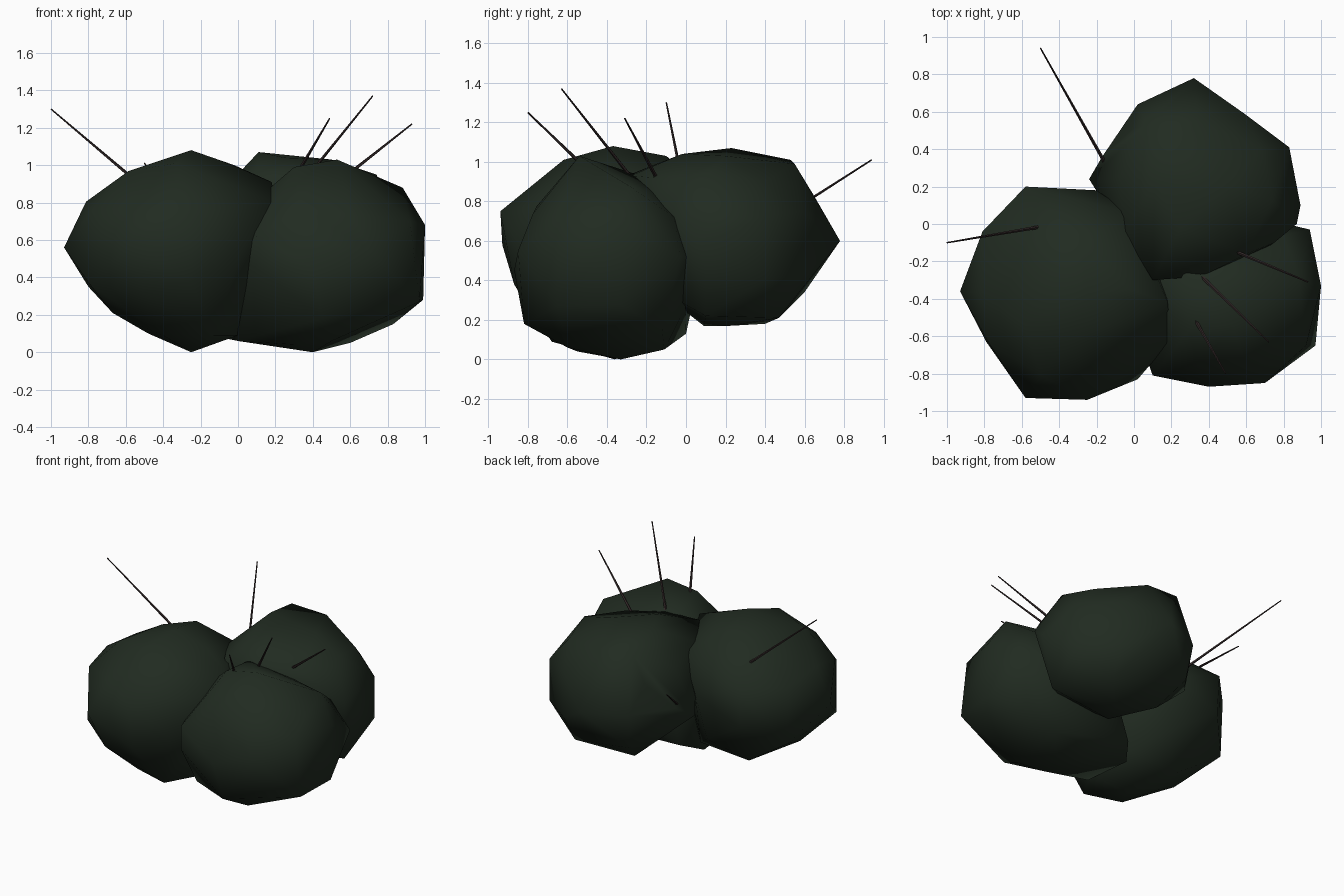
import bpy, bmesh
from mathutils import Vector


def material(name, color):
    m = bpy.data.materials.new(name)
    m.diffuse_color = (*color, 1)
    return m


LEAF = material("dark leaf green", (0.015, 0.024, 0.015))
TWIG = material("dark twig brown", (0.032, 0.021, 0.021))


# Faceted foliage clump: hull of its key corners, gaps filled from an icosphere
def clump(name, center, radii, corners):
    c = Vector(center)
    bm = bmesh.new()
    bmesh.ops.create_icosphere(bm, subdivisions=2, radius=1)
    sphere = [v.co.normalized() for v in bm.verts]
    bm.clear()
    points = [Vector(p) for p in corners]
    dirs = [Vector((p - c)[i] / radii[i] for i in range(3)).normalized() for p in points]
    for s in sphere:
        if all(s.angle(d) > 0.42 for d in dirs):
            points.append(c + Vector(s[i] * radii[i] * 0.95 for i in range(3)))
    for p in points:
        bm.verts.new(p)
    hull = bmesh.ops.convex_hull(bm, input=bm.verts[:])
    inside = {g for g in hull["geom_interior"] + hull["geom_unused"]
              if isinstance(g, bmesh.types.BMVert)}
    bmesh.ops.delete(bm, geom=list(inside), context='VERTS')
    bmesh.ops.recalc_face_normals(bm, faces=bm.faces[:])
    for f in bm.faces:
        f.smooth = True
    me = bpy.data.meshes.new(name)
    bm.to_mesh(me)
    bm.free()
    me.materials.append(LEAF)
    ob = bpy.data.objects.new(name, me)
    bpy.context.collection.objects.link(ob)


clump("left_clump", (-0.36, -0.37, 0.54), (0.56, 0.57, 0.53), [
    (-0.93, -0.36, 0.56), (-0.81, -0.04, 0.77), (-0.80, -0.05, 0.35),
    (-0.58, 0.20, 0.78), (-0.57, 0.19, 0.50),
    (-0.20, 0.18, 0.65), (-0.02, 0.06, 0.86), (-0.79, -0.63, 0.36),
    (-0.78, -0.63, 0.76), (-0.58, -0.93, 0.58), (-0.25, -0.94, 0.75),
    (0.02, -0.83, 0.55), (-0.25, -0.37, 1.08), (-0.27, -0.10, 1.03),
    (-0.45, -0.24, 1.01), (-0.33, -0.62, 1.01), (-0.25, -0.36, 0.00),
    (-0.40, -0.60, 0.09), (-0.67, -0.38, 0.21), (-0.48, -0.35, 0.10),
    (-0.02, -0.35, 1.00), (0.18, -0.42, 0.91), (0.20, -0.62, 0.80),
    (0.00, -0.45, 0.09), (-0.13, -0.68, 0.09), (-0.05, -0.10, 0.14),
    (-0.25, -0.87, 0.38)])

clump("right_clump", (0.47, -0.38, 0.52), (0.52, 0.49, 0.51), [
    (0.10, -0.81, 0.62), (0.10, -0.81, 0.45), (0.40, -0.87, 0.45),
    (0.70, -0.85, 0.55), (0.97, -0.65, 0.27), (0.92, -0.65, 0.70),
    (1.00, -0.33, 0.68), (0.94, -0.03, 0.52), (0.88, -0.29, 0.88),
    (0.99, -0.33, 0.28), (0.40, -0.33, 0.00), (0.53, -0.54, 1.03),
    (0.30, -0.56, 0.99), (0.67, -0.42, 0.96), (0.45, -0.82, 0.18),
    (0.83, -0.12, 0.15), (0.60, -0.11, 0.05), (0.50, -0.60, 0.06),
    (0.32, -0.55, 0.04), (0.00, -0.48, 0.06), (-0.05, -0.14, 0.07),
    (0.05, 0.00, 0.13), (0.45, -0.12, 0.84), (0.80, -0.06, 0.72)])

clump("back_clump", (0.35, 0.24, 0.60), (0.53, 0.53, 0.46), [
    (-0.17, 0.36, 0.60), (-0.24, 0.24, 0.52), (0.02, 0.64, 0.60),
    (0.05, 0.60, 0.34), (0.32, 0.78, 0.60), (0.59, 0.59, 0.75),
    (0.59, 0.59, 0.42), (0.83, 0.41, 0.72), (0.83, 0.41, 0.41),
    (0.89, 0.10, 0.60), (0.87, 0.00, 0.68), (0.75, -0.10, 0.82),
    (0.11, 0.23, 1.07), (0.07, 0.53, 1.01), (0.34, 0.55, 0.99),
    (0.25, -0.02, 1.04), (0.50, 0.20, 1.03), (0.74, 0.13, 0.95),
    (0.58, 0.47, 0.21), (0.14, 0.40, 0.18), (0.35, 0.22, 0.17),
    (0.30, 0.09, 0.17), (0.80, 0.10, 0.22), (0.10, -0.30, 0.93),
    (0.36, -0.28, 0.93), (0.60, -0.16, 0.92), (-0.05, -0.05, 0.90),
    (0.32, 0.62, 0.41), (0.68, 0.40, 0.90)])


# Thin tapered twigs poking out of the foliage
def twig(index, base, tip):
    b, t = Vector(base), Vector(tip)
    d = t - b
    bpy.ops.mesh.primitive_cone_add(vertices=5, radius1=0.010, radius2=0.004,
                                    depth=d.length, location=(b + t) / 2,
                                    rotation=d.to_track_quat('Z', 'Y').to_euler())
    ob = bpy.context.object
    ob.name = f"twig_{index}"
    ob.data.materials.append(TWIG)
    bpy.ops.object.shade_smooth_by_angle()


for i, (base, tip) in enumerate([
        ((-0.47, -0.01, 0.85), (-1.0, -0.10, 1.30)),
        ((-0.14, 0.30, 0.60), (-0.50, 0.94, 1.01)),
        ((0.55, -0.15, 0.92), (0.93, -0.31, 1.22)),
        ((0.34, -0.26, 0.90), (0.72, -0.63, 1.37)),
        ((0.32, -0.50, 0.96), (0.49, -0.80, 1.25))], 1):
    twig(i, base, tip)
